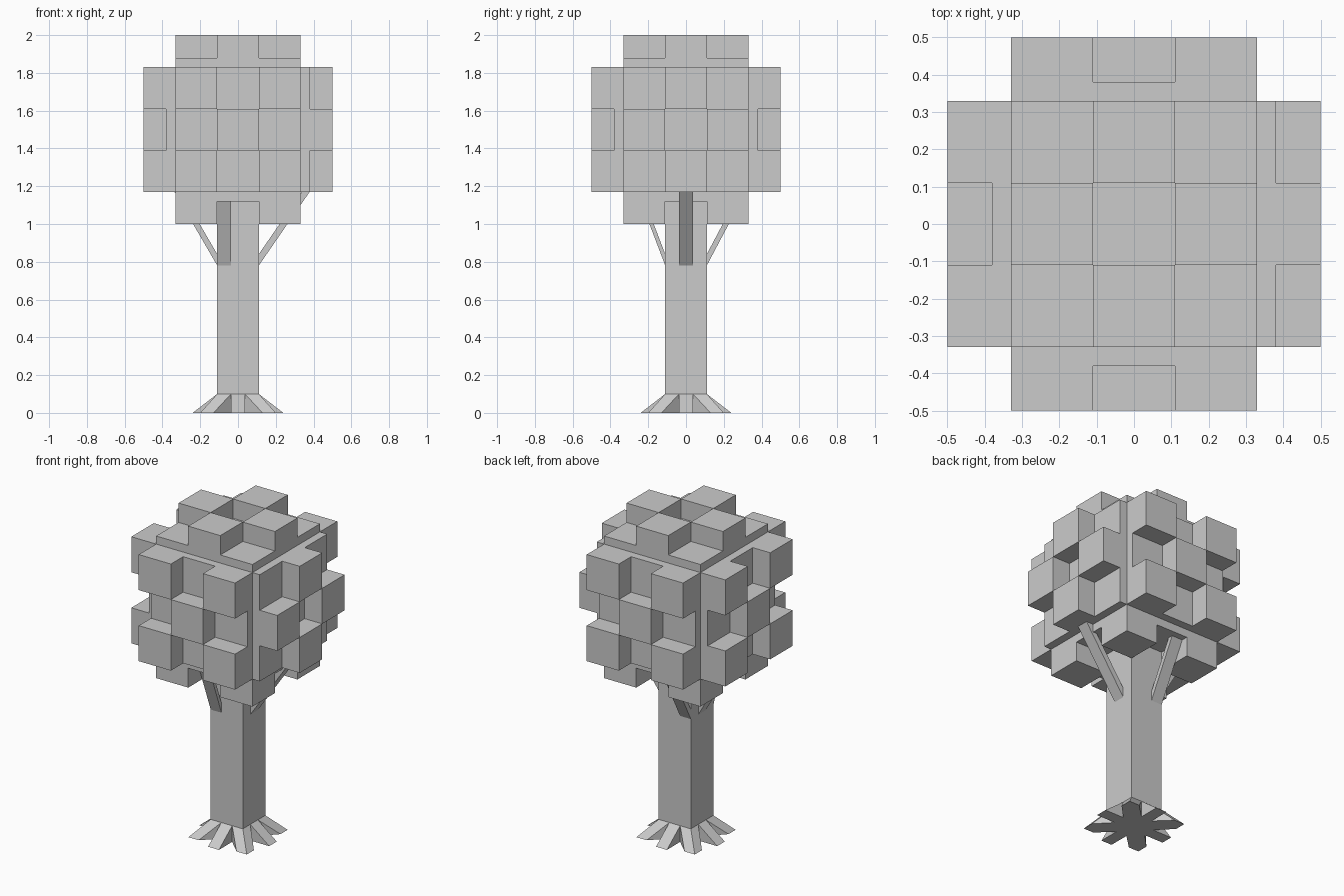
import bpy, bmesh
from mathutils import Vector, Matrix

if "Cube" in bpy.data.objects:
    bpy.data.objects.remove(bpy.data.objects["Cube"])


def finish(name, bm, loc=(0, 0, 0)):
    bmesh.ops.recalc_face_normals(bm, faces=bm.faces[:])
    mesh = bpy.data.meshes.new(name)
    bm.to_mesh(mesh)
    bm.free()
    ob = bpy.data.objects.new(name, mesh)
    ob.location = loc
    bpy.context.collection.objects.link(ob)
    return ob


def hull(name, points, turns=0):
    """Convex solid around a few points, turned about z in quarter steps."""
    bm = bmesh.new()
    for p in points:
        bm.verts.new(p)
    bmesh.ops.convex_hull(bm, input=bm.verts[:])
    bmesh.ops.dissolve_limit(bm, angle_limit=0.01, verts=bm.verts[:], edges=bm.edges[:])
    bm.transform(Matrix.Rotation(turns * 1.5707963, 4, 'Z'))
    return finish(name, bm)


T, R = 0.11, 0.037      # trunk half width, root half width

# Trunk
bm = bmesh.new()
bmesh.ops.create_cube(bm, size=1)
bm.transform(Matrix.Translation((0, 0, 0.575)) @ Matrix.Diagonal((2 * T, 2 * T, 1.15, 1)))
finish("trunk", bm)

# Roots: one on each side and one on each corner
for i in range(4):
    hull(f"side_root_{i}", [(x, y, z) for x in (-R, R)
                            for y, z in ((T, 0), (T, 0.1), (0.24, 0))], i)
    hull(f"corner_root_{i}", [(T, T, 0.1), (R, T, 0.1), (T, R, 0.1), (R, T, 0), (T, R, 0),
                              (0.2, 0.2, 0), (0.13, 0.2, 0), (0.2, 0.13, 0)], i)

# Branches: quarter turns from +x, sideways offset, outward slope, top height
for name, turns, side, slope, top in (("right_branch", 0, 0, 0.69, 1.24),
                                      ("back_branch", 1, 0.073, 0.53, 1.2),
                                      ("left_branch", 2, 0, 0.58, 1.2),
                                      ("front_branch", 3, -0.073, 0.38, 1.2)):
    out = T + slope * (top - 0.78)
    hull(name, [(x, side + y, z) for y in (-R, R)
                for x, z in ((T, 0.78), (T, 0.84), (out, top), (out, top + 0.06))], turns)

# Leaf crown: cube with a shallow slab on each side, then raised blocks in a checker pattern
bm = bmesh.new()
bmesh.ops.create_cube(bm, size=0.66)


def raise_faces(faces, height):
    new = bmesh.ops.extrude_discrete_faces(bm, faces=faces)["faces"]
    bm.normal_update()
    for f in new:
        shift = f.normal * height
        for v in f.verts:
            v.co += shift
    return new


caps = raise_faces(bm.faces[:], 0.05)
edges = list({e for f in caps for e in f.edges})
bmesh.ops.subdivide_edges(bm, edges=edges, cuts=2, use_grid_fill=True)
bm.normal_update()

blocks = []
for f in bm.faces:
    c = f.calc_center_median()
    axis = max(range(3), key=lambda k: abs(c[k]))
    if abs(c[axis]) < 0.379:
        continue
    off = sum(abs(c[k]) > 0.1 for k in range(3) if k != axis)
    edge_side = axis != 1 and c[axis] > 0           # right and top raise the edge cells
    under_trunk = axis == 2 and c.z < 0 and off == 0
    if (off == 1) == edge_side and not under_trunk:
        blocks.append(f)
raise_faces(blocks, 0.12)
finish("leaf_crown", bm, (0, 0, 1.5))
